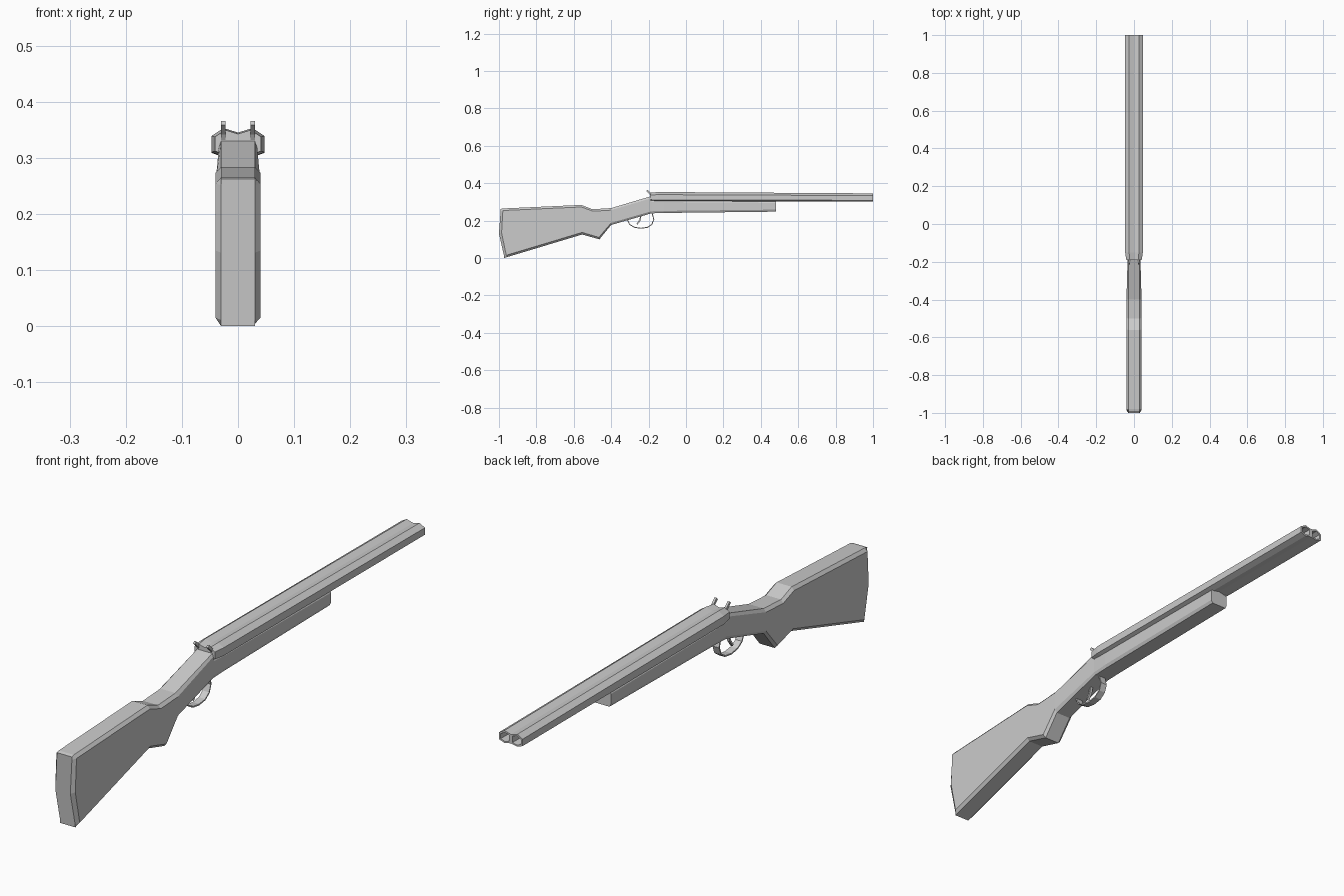
import bpy, bmesh
from mathutils import Vector

if "Cube" in bpy.data.objects:
    bpy.data.objects.remove(bpy.data.objects["Cube"])


def loft(name, loops, cap_start=True, cap_end=True, mirror=False):
    """Skin a list of equally long closed loops into an object."""
    bm = bmesh.new()
    rings = [[bm.verts.new(p) for p in loop] for loop in loops]
    n = len(rings[0])
    for a, b in zip(rings, rings[1:]):
        for i in range(n):
            j = (i + 1) % n
            bm.faces.new((a[i], a[j], b[j], b[i]))
    if cap_start:
        bm.faces.new(rings[0])
    if cap_end:
        bm.faces.new(rings[-1])
    if mirror:
        # open the centre plane so both halves join
        inner = [f for f in bm.faces if all(abs(v.co.x) < 1e-5 for v in f.verts)]
        bmesh.ops.delete(bm, geom=inner, context='FACES')
        bmesh.ops.recalc_face_normals(bm, faces=bm.faces)
    bmesh.ops.recalc_face_normals(bm, faces=bm.faces)
    me = bpy.data.meshes.new(name)
    bm.to_mesh(me)
    bm.free()
    ob = bpy.data.objects.new(name, me)
    bpy.context.collection.objects.link(ob)
    if mirror:
        m = ob.modifiers.new("mirror", 'MIRROR')
        m.merge_threshold = 0.0005
    return ob


def section(yt, zt, yb, zb, w, bulge=0.0, rim=0.03, inset=0.011):
    """Chamfered cross-section between a top and a bottom profile point."""
    top, bot = Vector((0, yt, zt)), Vector((0, yb, zb))
    d = (bot - top).normalized() * inset
    mid = (top + bot) / 2 + Vector((0, -bulge, 0))
    r = min(rim, w)
    side = [(r, top), (w, top + d), (w, mid), (w, bot - d), (r, bot)]
    right = [(x, p.y, p.z) for x, p in side]
    return right + [(-x, y, z) for x, y, z in reversed(right)]


def ribbon(name, path, half_width, thick, x=0.0):
    """Flat strip following a path in the yz plane."""
    pts = [Vector((x, y, z)) for y, z in path]
    loops = []
    for i, p in enumerate(pts):
        t = (pts[min(i + 1, len(pts) - 1)] - pts[max(i - 1, 0)]).normalized()
        nrm = Vector((0, -t.z, t.y)) * thick / 2
        wx = Vector((half_width, 0, 0))
        loops.append([p - wx - nrm, p + wx - nrm, p + wx + nrm, p - wx + nrm])
    return loft(name, loops)


# Butt, grip and receiver
loft("stock", [section(*s) for s in (
    (-0.992, 0.262, -0.972, 0.0, 0.030, 0.018),
    (-0.980, 0.265, -0.960, 0.004, 0.040, 0.016),
    (-0.560, 0.284, -0.555, 0.126, 0.040),
    (-0.500, 0.261, -0.463, 0.100, 0.040),
    (-0.400, 0.267, -0.400, 0.177, 0.040),
    (-0.185, 0.331, -0.185, 0.239, 0.034),
)])

# Wooden fore-end under the barrels
loft("fore_end", [section(*s) for s in (
    (-0.185, 0.312, -0.185, 0.239, 0.034),
    (-0.120, 0.310, -0.120, 0.241, 0.036),
    (0.480, 0.306, 0.480, 0.248, 0.036),
)])

# Twin six-sided barrels with hollow muzzles
HEX = [(0, 0.345), (0.026, 0.353), (0.047, 0.339),
       (0.047, 0.310), (0.026, 0.301), (0, 0.307)]


def barrel(y, sz=1.0, inset=1.0):
    pts = [(x, 0.301 + (z - 0.301) * sz) for x, z in HEX]
    cx, cz = 0.0235, sum(p[1] for p in pts) / 6
    return [(cx + (x - cx) * inset if inset < 0.8 else x * inset, y,
             cz + (z - cz) * inset) for x, z in pts]


loft("barrels", [barrel(-0.190, 1, 0.87), barrel(-0.150), barrel(1.0, 0.86),
                 barrel(1.0, 0.86, 0.72), barrel(0.90, 0.86, 0.72)], mirror=True)

# Trigger guard and trigger
ribbon("trigger_guard", [(-0.314, 0.208), (-0.302, 0.180), (-0.275, 0.164), (-0.240, 0.159),
                         (-0.205, 0.164), (-0.182, 0.181), (-0.172, 0.208),
                         (-0.182, 0.242)], 0.013, 0.005)
ribbon("trigger", [(-0.240, 0.232), (-0.246, 0.203), (-0.262, 0.180)], 0.005, 0.007)

# Hammers
for s, side in ((-1, "left"), (1, "right")):
    ribbon("hammer_" + side, [(-0.178, 0.322), (-0.192, 0.345), (-0.210, 0.362)],
           0.004, 0.010, s * 0.026)
